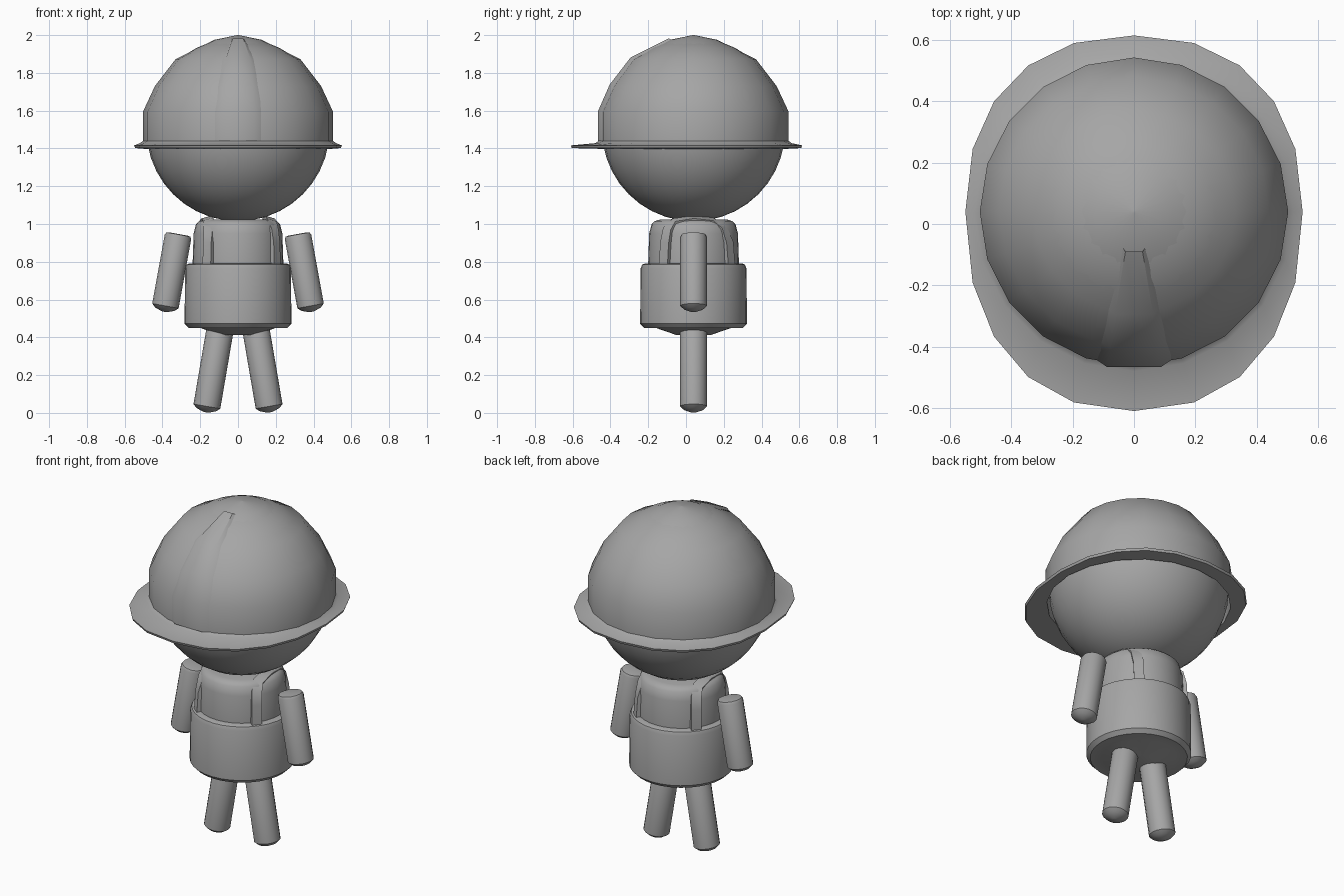
import bpy, bmesh, math
from mathutils import Vector

if "Cube" in bpy.data.objects:
    bpy.data.objects.remove(bpy.data.objects["Cube"])

CY = 0.04  # shared y centre of all the parts

grey = bpy.data.materials.new("plain grey")
grey.diffuse_color = (0.38, 0.38, 0.38, 1)
grey.use_nodes = True
grey.node_tree.nodes["Principled BSDF"].inputs["Base Color"].default_value = grey.diffuse_color


def finish(name, bm, angle=40):
    """Turn a bmesh into a smooth-shaded grey object."""
    bmesh.ops.recalc_face_normals(bm, faces=bm.faces)
    mesh = bpy.data.meshes.new(name)
    bm.to_mesh(mesh)
    bm.free()
    mesh.materials.append(grey)
    obj = bpy.data.objects.new(name, mesh)
    bpy.context.collection.objects.link(obj)
    bpy.ops.object.select_all(action='DESELECT')
    obj.select_set(True)
    bpy.context.view_layer.objects.active = obj
    bpy.ops.object.shade_smooth_by_angle(angle=math.radians(angle))
    return obj


def skin(rows, closed=True, caps=False):
    """Bridge rows of points with quads."""
    bm = bmesh.new()
    vs = [[bm.verts.new(p) for p in row] for row in rows]
    n = len(rows[0])
    for a, b in zip(vs, vs[1:]):
        for i in range(n if closed else n - 1):
            j = (i + 1) % n
            bm.faces.new((a[i], a[j], b[j], b[i]))
    if caps:
        bm.faces.new(vs[0])
        bm.faces.new(vs[-1])
    return bm


def ring(r, z, n, y=0.0):
    return [(r * math.sin(i * math.tau / n), y + r * math.cos(i * math.tau / n), z)
            for i in range(n)]


def lathe(name, profile, n=32, y=CY):
    return finish(name, skin([ring(r, z, n, y) for r, z in profile], caps=True))


# Head
bm = bmesh.new()
bmesh.ops.create_uvsphere(bm, u_segments=32, v_segments=20, radius=0.485)
bmesh.ops.translate(bm, verts=bm.verts, vec=(0, CY, 1.5))
finish("head", bm)

# Helmet: dome, oval brim and hollow inside
N = 20


def brim(grow, z):
    pts = []
    for i in range(N):
        s, c = math.sin(i * math.tau / N), math.cos(i * math.tau / N)
        depth = 0.575 if c > 0 else 0.65
        pts.append((math.copysign(abs(s) ** 0.88, s) * (0.55 + grow),
                    CY + math.copysign(abs(c) ** 0.88, c) * (depth + grow), z))
    return pts


dome = [(0.126, 1.975), (0.33, 1.873), (0.44, 1.73), (0.503, 1.595), (0.503, 1.44)]
rows = [ring(0.004, 2.0, N, CY)] + [ring(r, z, N, CY) for r, z in dome]
rows += [ring(0.52, 1.428, N, CY), brim(0, 1.416), brim(-0.005, 1.402),
         ring(0.495, 1.398, N, CY), ring(0.49, 1.6, N, CY), ring(0.4, 1.74, N, CY)]
finish("helmet", skin(rows, caps=True))

# Raised crest on the helmet front
rows = []
for (r, z), w in zip(dome, (0.045, 0.1, 0.125, 0.14, 0.14)):
    lift = 0.008 if z > 1.65 else 0
    edge = CY - math.sqrt(r * r - w * w) + 0.012
    flat = CY - r - 0.004
    rows.append([(-w, edge, z - lift), (-0.62 * w, flat, z + lift), (0, flat, z + lift),
                 (0.62 * w, flat, z + lift), (w, edge, z - lift)])
finish("helmet_crest", skin(rows, closed=False))

# Shirt
lathe("shirt", [(0.24, 0.72), (0.24, 0.8), (0.235, 0.95), (0.222, 1.0),
                (0.205, 1.015), (0.18, 1.023)])

# Trousers body with bevelled bottom
lathe("overalls", [(0.09, 0.412), (0.2, 0.45), (0.262, 0.45), (0.283, 0.472),
                   (0.28, 0.765), (0.272, 0.785), (0.255, 0.792), (0.235, 0.792)])

# Shoulder straps: the left one is the right one turned half round
path = [Vector(p) for p in (
    (.200, -.155, .76), (.197, -.148, .90), (.188, -.135, .97), (.175, -.10, 1.012),
    (.165, 0, 1.026), (.155, .10, 1.016), (.152, .155, .98), (.156, .185, .90),
    (.160, .195, .76))]
for name, turn in (("right_strap", 1), ("left_strap", -1)):
    rows = []
    for i, p in enumerate(path):
        tangent = (path[min(i + 1, 8)] - path[max(i - 1, 0)]).normalized()
        out = Vector((p.x, p.y, max(0, p.z - 0.95) * 8))
        out = (out - tangent * out.dot(tangent)).normalized()
        side = tangent.cross(out) * 0.028
        out *= 0.011
        corners = (p + side + out, p - side + out, p - side - out, p + side - out)
        rows.append([(turn * q.x, CY + turn * q.y, q.z) for q in corners])
    finish(name, skin(rows, caps=True))


# Arms and legs: rounded tubes leaning outward
def limb(name, top, tip, r):
    top, tip = Vector(top), Vector(tip)
    length = (top - tip).length
    profile = [(0.012, 0), (r * 0.72, 0.014), (r, 0.032), (r, length - 0.016),
               (r * 0.9, length - 0.003), (r * 0.7, length)]
    turn = (top - tip).to_track_quat('Z', 'Y')
    rows = [[tip + turn @ Vector(p) for p in ring(pr, z, 16)] for pr, z in profile]
    finish(name, skin(rows, caps=True))


for side, s in (("left", -1), ("right", 1)):
    limb(side + "_arm", (s * 0.315, CY, 0.947), (s * 0.39, CY, 0.535), 0.071)
    limb(side + "_leg", (s * 0.085, CY, 0.5), (s * 0.17, CY, 0.003), 0.072)
